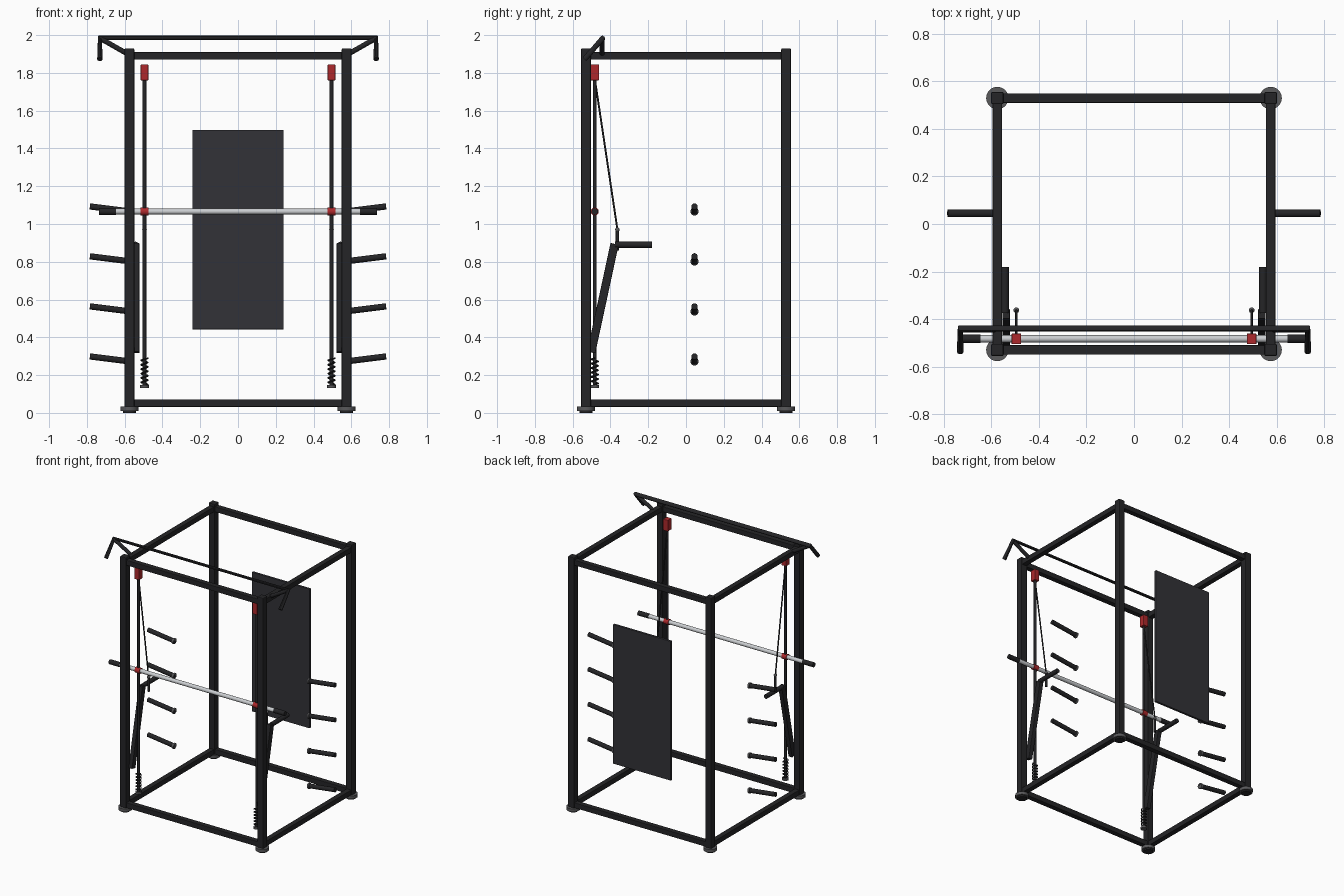
import bpy, math
from mathutils import Vector

if "Cube" in bpy.data.objects:
    bpy.data.objects.remove(bpy.data.objects["Cube"])


def mat(name, r, g, b):
    m = bpy.data.materials.new(name)
    m.diffuse_color = (r, g, b, 1)
    m.use_nodes = True
    m.node_tree.nodes["Principled BSDF"].inputs["Base Color"].default_value = m.diffuse_color
    return m


BLACK = mat("black_paint", 0.018, 0.018, 0.02)
PANEL = mat("panel_grey", 0.032, 0.032, 0.038)
GREY = mat("rubber_grey", 0.10, 0.10, 0.105)
STEEL = mat("steel", 0.6, 0.62, 0.64)
RED = mat("red_paint", 0.42, 0.022, 0.025)


def finish(o, name, m):
    o.name = name
    o.data.materials.clear()
    o.data.materials.append(m)
    return o


def box(name, loc, size, m, bevel=0.004, rot=(0, 0, 0)):
    bpy.ops.mesh.primitive_cube_add(size=1, location=loc, rotation=rot)
    o = bpy.context.object
    o.scale = size
    bpy.ops.object.transform_apply(location=False, rotation=False, scale=True)
    if bevel:
        b = o.modifiers.new("bevel", 'BEVEL')
        b.width, b.segments = bevel, 2
    return finish(o, name, m)


def rod(name, a, b, r, m, sides=24):
    a, b = Vector(a), Vector(b)
    d = b - a
    bpy.ops.mesh.primitive_cylinder_add(radius=r, depth=d.length, vertices=sides, location=(a + b) / 2,
                                        rotation=d.to_track_quat('Z', 'Y').to_euler())
    bpy.ops.object.shade_smooth_by_angle(angle=math.radians(35))
    return finish(bpy.context.object, name, m)


def tube(name, pts, r, m):
    c = bpy.data.curves.new(name, 'CURVE')
    c.dimensions, c.bevel_depth, c.bevel_resolution, c.use_fill_caps = '3D', r, 3, True
    s = c.splines.new('POLY')
    s.points.add(len(pts) - 1)
    for p, q in zip(s.points, pts):
        p.co = (*q, 1)
    o = bpy.data.objects.new(name, c)
    bpy.context.collection.objects.link(o)
    bpy.ops.object.select_all(action='DESELECT')
    o.select_set(True)
    bpy.context.view_layer.objects.active = o
    bpy.ops.object.convert(target='MESH')
    bpy.ops.object.shade_smooth_by_angle(angle=math.radians(40))
    return finish(bpy.context.object, name, m)


PX, PY = 0.575, 0.53     # upright centres
GX, GY = 0.495, -0.483   # guide rail centres

# Uprights and feet
for sx in (-1, 1):
    for sy in (-1, 1):
        x, y = sx * PX, sy * PY
        box("upright", (x, y, 0.98), (0.052, 0.052, 1.90), BLACK, 0.006)
        rod("foot_disc", (x, y, 0.01), (x, y, 0.033), 0.047, GREY, 32)
        rod("foot_pad", (x, y, 0), (x, y, 0.011), 0.034, BLACK, 32)

# Top and bottom rails
for z in (0.052, 1.89):
    for s in (-1, 1):
        box("cross_rail", (0, s * PY, z), (2 * PX, 0.04, 0.04), BLACK)
        box("side_rail", (s * PX, 0, z), (0.04, 2 * PY, 0.04), BLACK)

# Back panel
box("back_panel", (0, 0.519, 0.97), (0.484, 0.018, 1.055), PANEL, 0.002)

# Pull-up bar with angled ends
tube("pull_up_bar", [(-0.731, -0.537, 1.872), (-0.731, -0.44, 1.985),
                     (0.731, -0.44, 1.985), (0.731, -0.537, 1.872)], 0.0145, BLACK)

# Sliding bar
rod("slide_bar", (-0.65, GY, 1.066), (0.65, GY, 1.066), 0.015, STEEL)

for s in (-1, 1):
    gx = s * GX
    rod("pull_up_brace", (s * 0.73, -0.444, 1.983), (s * 0.575, -0.444, 1.895), 0.0135, BLACK)
    rod("bar_grip", (s * 0.645, GY, 1.066), (s * 0.735, GY, 1.066), 0.0175, BLACK)
    rod("bar_collar", (gx - 0.02, GY, 1.066), (gx + 0.02, GY, 1.066), 0.021, RED)

    # Guide rail with pulley housing, base and spring
    rod("guide_rail", (gx, GY, 0.14), (gx, GY, 1.80), 0.0095, BLACK)
    box("pulley_housing", (gx, GY, 1.803), (0.04, 0.044, 0.085), RED, 0.003)
    rod("rail_base", (gx, GY, 0.133), (gx, GY, 0.147), 0.023, GREY)
    n, turns = 96, 6
    tube("spring", [(gx + 0.018 * math.cos(2 * math.pi * turns * i / n),
                     GY + 0.018 * math.sin(2 * math.pi * turns * i / n),
                     0.15 + 0.14 * i / n) for i in range(n + 1)], 0.004, BLACK)

    # Cable and its hanging hook
    rod("cable", (gx, GY, 1.77), (gx, -0.363, 0.97), 0.005, BLACK, 12)
    rod("cable_hook", (gx, -0.363, 0.86), (gx, -0.363, 0.97), 0.009, BLACK, 16)
    bpy.ops.mesh.primitive_uv_sphere_add(segments=16, ring_count=8, radius=0.012, location=(gx, -0.363, 0.97))
    bpy.ops.object.shade_smooth()
    finish(bpy.context.object, "hook_ball", GREY)

    # Lever arm and handle
    a, b = Vector((s * 0.538, -0.502, 0.32)), Vector((s * 0.538, -0.378, 0.895))
    box("lever_arm", (a + b) / 2, (0.032, 0.044, (b - a).length), BLACK, 0.004,
        (-math.atan2(b.y - a.y, b.z - a.z), 0, 0))
    rod("lever_handle", (s * 0.543, -0.375, 0.89), (s * 0.543, -0.18, 0.89), 0.0165, BLACK)

    # Plate storage pegs, tilted up
    for z in (1.065, 0.801, 0.536, 0.271):
        p, q = Vector((s * 0.56, 0.045, z)), Vector((s * 0.784, 0.045, z + 0.028))
        rod("plate_peg", p, q, 0.0165, BLACK)
        rod("peg_flange", p, p + (q - p) * 0.06, 0.021, GREY)
